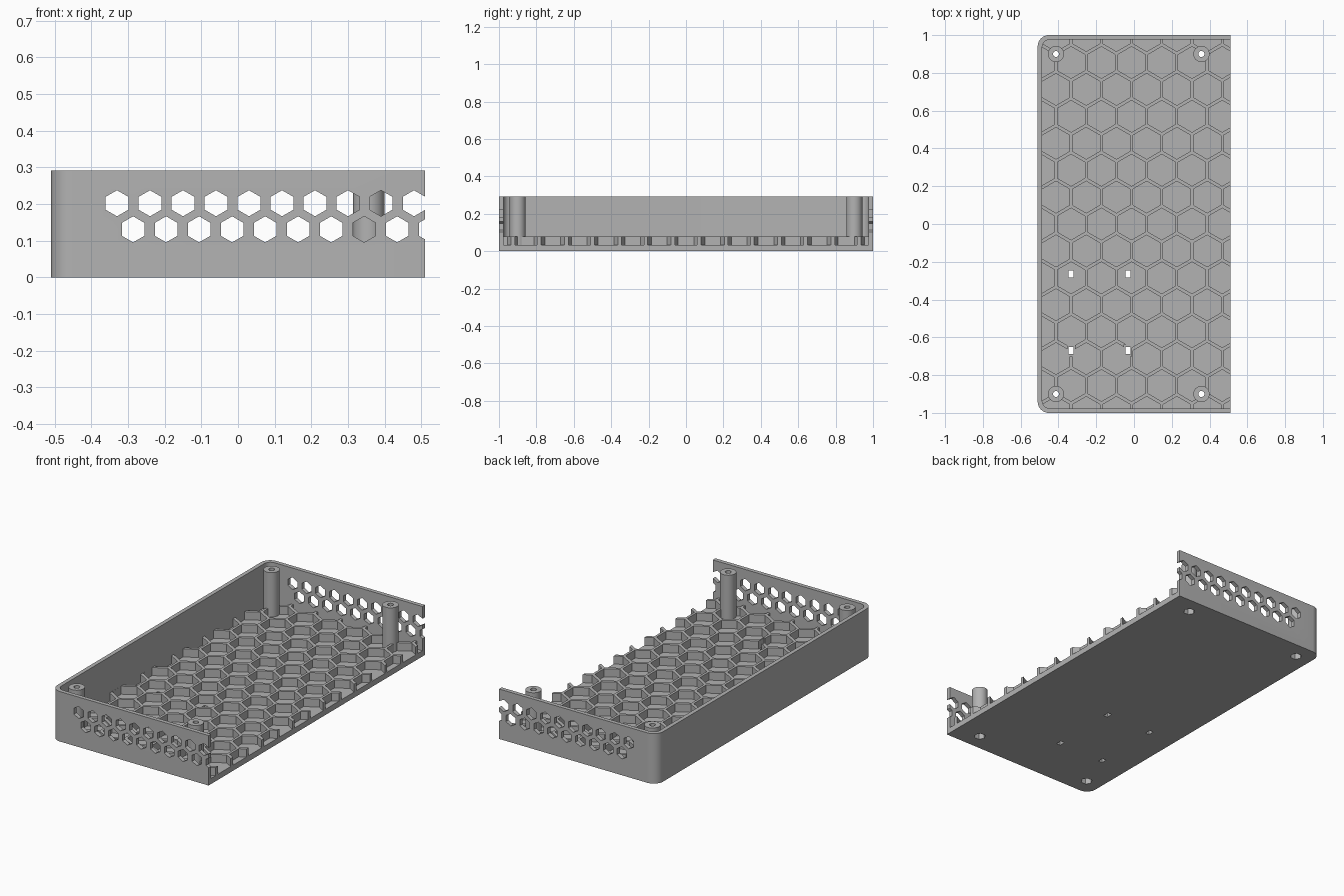
import bpy, bmesh
from math import pi, cos, sin, radians

if "Cube" in bpy.data.objects:
    bpy.data.objects.remove(bpy.data.objects["Cube"], do_unlink=True)

grey = bpy.data.materials.new("light_grey")
grey.use_nodes = True
grey.diffuse_color = (0.45, 0.45, 0.45, 1)
grey.node_tree.nodes["Principled BSDF"].inputs["Base Color"].default_value = (0.45, 0.45, 0.45, 1)

HEIGHT, FLOOR, RIB_TOP = 0.292, 0.033, 0.08
HALF_X, WALL = 0.51, 0.024


def ngon(cx, cy, r, n, turn=0.0):
    return [(cx + r * cos(2 * pi * i / n + turn), cy + r * sin(2 * pi * i / n + turn))
            for i in range(n)]


def rect(x0, x1, y0, y1):
    return [(x0, y0), (x1, y0), (x1, y1), (x0, y1)]


def left_rounded(x0, x1, y, r, steps=10):
    """Rectangle outline whose two -x corners are rounded."""
    pts = [(x1, -y), (x1, y)]
    for cy, start in ((y - r, pi / 2), (r - y, pi)):
        for i in range(steps + 1):
            a = start + pi / 2 * i / steps
            pts.append((x0 + r + r * cos(a), cy + r * sin(a)))
    return pts


def prisms(name, items, along_y=False):
    """One object from (outline, low, high) extrusions along z or y."""
    bm = bmesh.new()
    for pts, low, high in items:
        ends = []
        for h in (low, high):
            ends.append([bm.verts.new((u, h, v) if along_y else (u, v, h)) for u, v in pts])
        bm.faces.new(ends[0])
        bm.faces.new(ends[1])
        n = len(pts)
        for i in range(n):
            j = (i + 1) % n
            bm.faces.new((ends[0][i], ends[0][j], ends[1][j], ends[1][i]))
    bmesh.ops.recalc_face_normals(bm, faces=bm.faces)
    mesh = bpy.data.meshes.new(name)
    bm.to_mesh(mesh)
    bm.free()
    mesh.materials.append(grey)
    ob = bpy.data.objects.new(name, mesh)
    bpy.context.collection.objects.link(ob)
    return ob


def select(ob):
    bpy.ops.object.select_all(action='DESELECT')
    ob.select_set(True)
    bpy.context.view_layer.objects.active = ob


def cut(ob, cutters):
    for c in cutters:
        c.hide_render = True
        mod = ob.modifiers.new("cut", 'BOOLEAN')
        mod.operation, mod.solver, mod.object = 'DIFFERENCE', 'EXACT', c
        select(ob)
        bpy.ops.object.modifier_apply(modifier=mod.name)


# Shared cutters: screw bores, nut pockets and cable slots
post_spots = [(x, y) for x in (-0.413, 0.357) for y in (-0.9, 0.9)]
slot_spots = [(x, y) for x in (-0.333, -0.032) for y in (-0.67, -0.265)]
bores = prisms("bore_cutter", [(ngon(x, y, 0.016, 24), -0.05, 0.4) for x, y in post_spots])
nuts = prisms("nut_cutter", [(ngon(x, y, 0.032, 6), -0.05, 0.06) for x, y in post_spots])
slots = prisms("slot_cutter", [(rect(x - 0.013, x + 0.013, y - 0.018, y + 0.018), -0.05, 0.2)
                               for x, y in slot_spots])
clearance = prisms("clearance_cutter", [(rect(x - 0.02, x + 0.02, y - 0.032, y + 0.032), 0, 0.2)
                                        for x, y in slot_spots])

# Tray: floor with three walls, open on the +x side
tray = prisms("tray", [(left_rounded(-HALF_X, HALF_X, 1.0, 0.06), 0, HEIGHT)])
cavity = prisms("cavity_cutter",
                [(left_rounded(-HALF_X + WALL, 0.7, 1 - WALL, 0.04), FLOOR, 0.5)])

# Two staggered rows of hexagonal vents through both end walls
vents = prisms("vent_cutter",
               [(ngon(x0 + 0.09 * i, z, 0.0355, 6, pi / 2), -1.2, 1.2)
                for x0, z in ((-0.33, 0.202), (-0.286, 0.131)) for i in range(10)],
               along_y=True)
cut(tray, [cavity, vents, bores, nuts, slots])

# Honeycomb ribs on the floor: a plate with hexagonal cells removed
ribs = prisms("honeycomb_ribs", [(rect(-0.488, HALF_X, -0.978, 0.978), 0.02, RIB_TOP)])
cells = []
for k in range(-7, 8):
    shift = 0.08 if k % 2 else 0.0
    for j in range(-2, 7):
        cells.append((ngon(-0.333 + shift + 0.16 * j, 0.1425 * k, 0.084, 6, pi / 2), 0, 0.2))
cell_cutter = prisms("cell_cutter", cells)
cut(ribs, [cell_cutter, clearance, bores, nuts])

# Screw posts
posts = []
for (x, y), name in zip(post_spots, ("front_right", "back_right", "front_left", "back_left")):
    post = prisms(name + "_post", [(ngon(x, y, 0.043, 40), 0.015, HEIGHT)])
    cut(post, [bores, nuts])
    posts.append(post)

for helper in (bores, nuts, slots, clearance, cavity, vents, cell_cutter):
    bpy.data.objects.remove(helper, do_unlink=True)

for ob in [tray, ribs] + posts:
    select(ob)
    bpy.ops.object.shade_smooth_by_angle(angle=radians(30))
